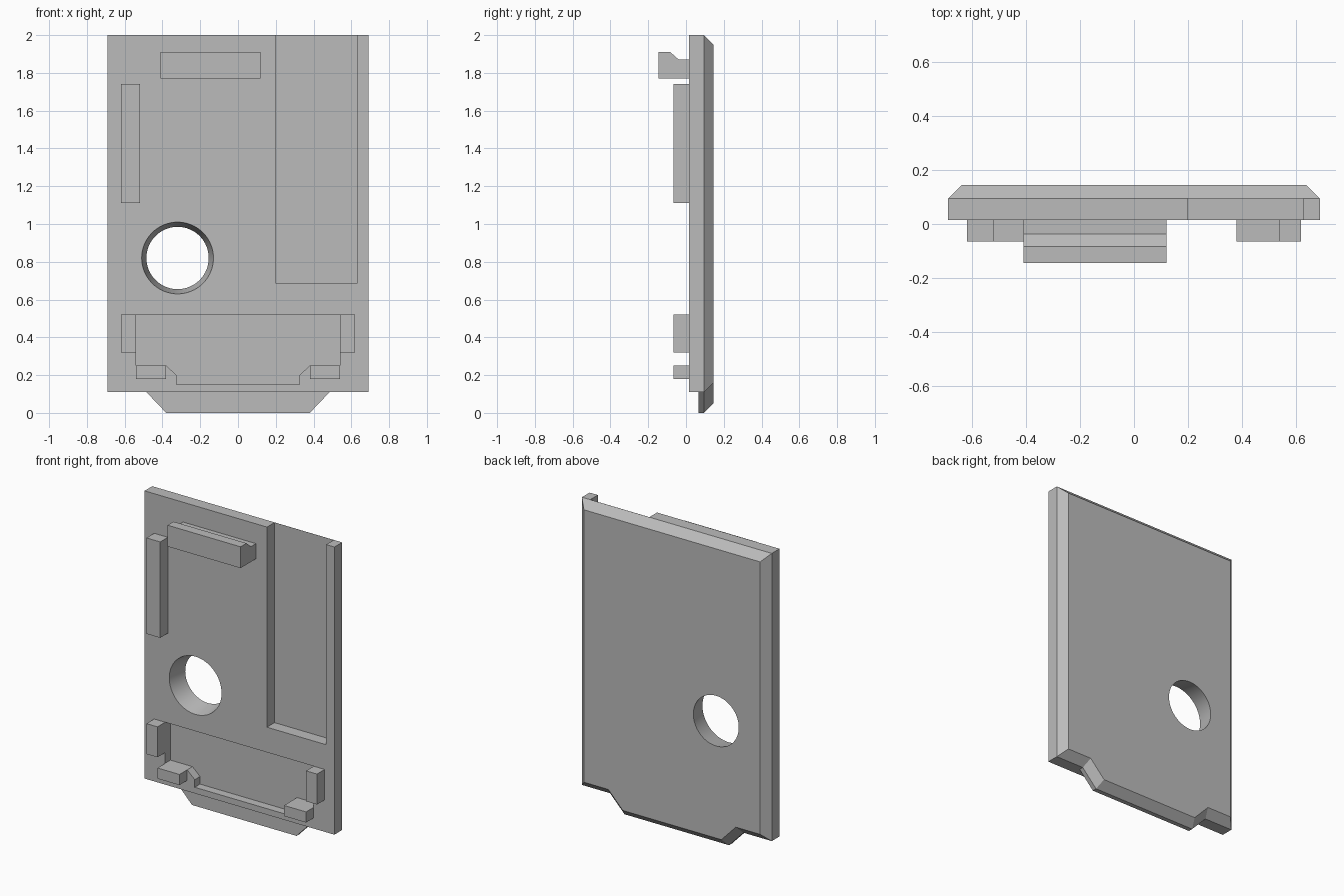
import bpy, bmesh, math
from mathutils import Vector, Matrix

cube = bpy.data.objects.get("Cube")
if cube:
    bpy.data.objects.remove(cube, do_unlink=True)

grey = bpy.data.materials.new("plain grey")
grey.use_nodes = True
colour = (0.5, 0.5, 0.5, 1)
grey.diffuse_color = colour
grey.node_tree.nodes["Principled BSDF"].inputs["Base Color"].default_value = colour

FRONT, STEP, RIM, BACK = 0.015, 0.065, 0.095, 0.145


def finish(name, bm):
    bmesh.ops.recalc_face_normals(bm, faces=bm.faces)
    mesh = bpy.data.meshes.new(name)
    bm.to_mesh(mesh)
    bm.free()
    mesh.materials.append(grey)
    obj = bpy.data.objects.new(name, mesh)
    bpy.context.collection.objects.link(obj)
    return obj


def loft(name, layers):
    """Solid through matching rings of points, capped at both ends."""
    bm = bmesh.new()
    rings = [[bm.verts.new(p) for p in ring] for ring in layers]
    n = len(rings[0])
    for a, b in zip(rings, rings[1:]):
        for i in range(n):
            j = (i + 1) % n
            bm.faces.new((a[i], a[j], b[j], b[i]))
    bm.faces.new(rings[0])
    bm.faces.new(rings[-1])
    return finish(name, bm)


def at_y(points, y):
    return [(x, y, z) for x, z in points]


def box(name, x0, x1, y0, y1, z0, z1):
    rect = [(x0, z0), (x1, z0), (x1, z1), (x0, z1)]
    return loft(name, [at_y(rect, y0), at_y(rect, y1)])


def inset(points, d):
    """Mitred inward offset of a counter-clockwise outline."""
    out = []
    for i, p in enumerate(points):
        p = Vector(p)
        a = (p - Vector(points[i - 1])).normalized()
        b = (Vector(points[(i + 1) % len(points)]) - p).normalized()
        na, nb = Vector((-a.y, a.x)), Vector((-b.y, b.x))
        out.append(p + (na + nb) * d / (1 + na.dot(nb)))
    return out


def mirrored(half):
    return half + [(-x, z) for x, z in reversed(half)]


def circle(r):
    return [(-0.32 + r * math.cos(i * math.tau / 64),
             0.82 + r * math.sin(i * math.tau / 64)) for i in range(64)]


# Cover plate with bottom tab and bevelled back rim
outline = mirrored([(0.38, 0), (0.485, 0.11), (0.69, 0.11), (0.69, 2)])
plate = loft("cover_plate", [at_y(outline, FRONT), at_y(outline, RIM),
                             at_y(inset(outline, BACK - RIM), BACK)])

# Cutters: thinner tab, long pocket, lower recess, tapered hole
recess = mirrored([(0.325, 0.15), (0.325, 0.2), (0.38, 0.25),
                   (0.54, 0.25), (0.54, 0.52)])
slope = (0.19 - 0.165) / (BACK - FRONT)
cutters = [
    box("tab_cutter", -1, 1, -0.2, STEP, -0.2, 0.11),
    box("pocket_cutter", 0.2, 0.63, -0.2, RIM - 0.001, 0.685, 2.2),
    loft("recess_cutter", [at_y(recess, -0.2), at_y(recess, 0.07)]),
    loft("hole_cutter", [at_y(circle(0.19 + slope * 0.1), FRONT - 0.1),
                         at_y(circle(0.165 - slope * 0.1), BACK + 0.1)]),
]
bpy.context.view_layer.objects.active = plate
for cutter in cutters:
    mod = plate.modifiers.new(cutter.name, "BOOLEAN")
    mod.operation, mod.solver, mod.object = "DIFFERENCE", "EXACT", cutter
    bpy.ops.object.modifier_apply(modifier=mod.name)
    bpy.data.objects.remove(cutter, do_unlink=True)

# Smooth only the round hole wall
bpy.ops.object.select_all(action="DESELECT")
plate.select_set(True)
bpy.ops.object.shade_smooth_by_angle(angle=math.radians(20))

# Upright rib on the front
box("side_rib", -0.62, -0.52, -0.065, FRONT, 1.11, 1.74)

# Lower guide blocks, reaching back beside the recess
for side, s in (("left", 1), ("right", -1)):
    for name, a, b, z0, z1 in (("guide_post", 0.54, 0.62, 0.32, 0.52),
                               ("guide_foot", 0.38, 0.54, 0.18, 0.25)):
        x0, x1 = sorted((s * a, s * b))
        box(side + "_" + name, x0, x1, -0.065, FRONT, z0, z1)

# Top latch with a raised lip
profile = [(FRONT, 1.77), (-0.145, 1.77), (-0.145, 1.91),
           (-0.083, 1.91), (-0.038, 1.87), (FRONT, 1.87)]
loft("top_latch", [[(x, y, z) for y, z in profile] for x in (-0.41, 0.12)])
